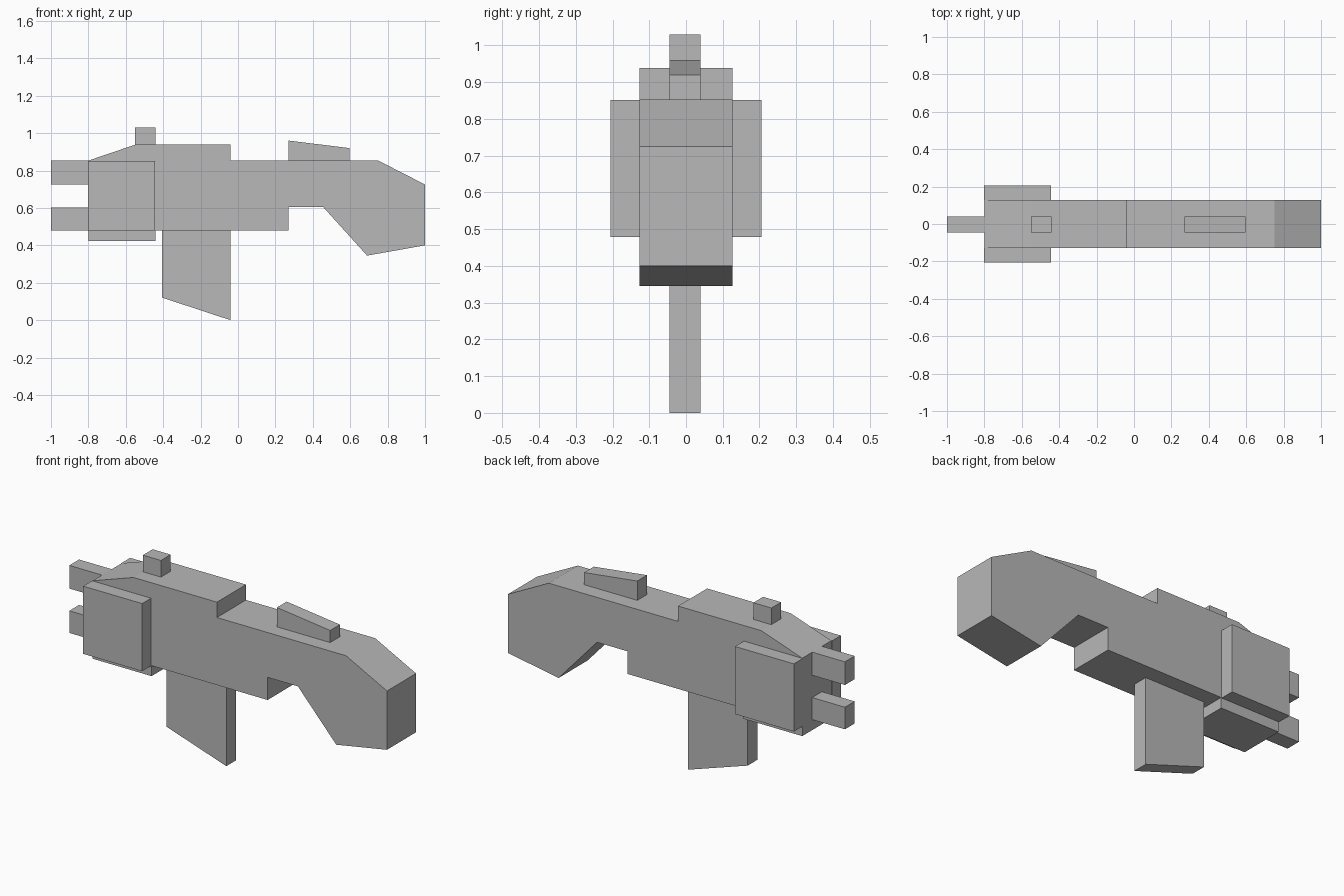
import bpy
import bmesh

cube = bpy.data.objects.get("Cube")
if cube:
    bpy.data.objects.remove(cube, do_unlink=True)

# One plain grey for the whole model
grey = bpy.data.materials.new("plain_grey")
grey.use_nodes = True
colour = (0.48, 0.48, 0.48, 1)
grey.diffuse_color = colour
grey.node_tree.nodes["Principled BSDF"].inputs["Base Color"].default_value = colour

THIN = (-0.045, 0.04)
WIDE = (-0.127, 0.127)


def slab(name, profile, span):
    """Extrude a side profile of (x, z) points across a span in y."""
    bm = bmesh.new()
    face = bm.faces.new([bm.verts.new((x, span[0], z)) for x, z in profile])
    side = bmesh.ops.extrude_face_region(bm, geom=[face])["geom"]
    moved = [v for v in side if isinstance(v, bmesh.types.BMVert)]
    bmesh.ops.translate(bm, verts=moved, vec=(0, span[1] - span[0], 0))
    bmesh.ops.recalc_face_normals(bm, faces=bm.faces)
    mesh = bpy.data.meshes.new(name)
    bm.to_mesh(mesh)
    bm.free()
    mesh.materials.append(grey)
    obj = bpy.data.objects.new(name, mesh)
    bpy.context.collection.objects.link(obj)
    return obj


def box(name, x0, x1, z0, z1, span):
    return slab(name, [(x0, z0), (x1, z0), (x1, z1), (x0, z1)], span)


# Main body with raised front housing and drooping stock
slab("body", [
    (-0.8, 0.48), (0.27, 0.48), (0.27, 0.605), (0.455, 0.605),
    (0.69, 0.345), (1, 0.4), (1, 0.725), (0.75, 0.853),
    (-0.04, 0.853), (-0.04, 0.938), (-0.55, 0.938), (-0.8, 0.853),
], WIDE)

# Block under the muzzle end
box("lower_block", -0.8, -0.44, 0.422, 0.48, WIDE)

# Side plates around the muzzle end
box("right_side_plate", -0.803, -0.443, 0.478, 0.852, (-0.205, WIDE[0]))
box("left_side_plate", -0.803, -0.443, 0.478, 0.852, (WIDE[1], 0.205))

# Two square barrels
for name, low, high in (("upper_barrel", 0.725, 0.853), ("lower_barrel", 0.48, 0.602)):
    box(name, -1, -0.8, low, high, THIN)

# Front sight and sloping rear fin
box("front_sight", -0.55, -0.44, 0.938, 1.03, THIN)
slab("rear_fin", [(0.27, 0.853), (0.595, 0.853), (0.595, 0.92), (0.27, 0.96)], THIN)

# Magazine with a slanted foot
slab("magazine", [(-0.405, 0.12), (-0.04, 0), (-0.04, 0.48), (-0.405, 0.48)], THIN)
